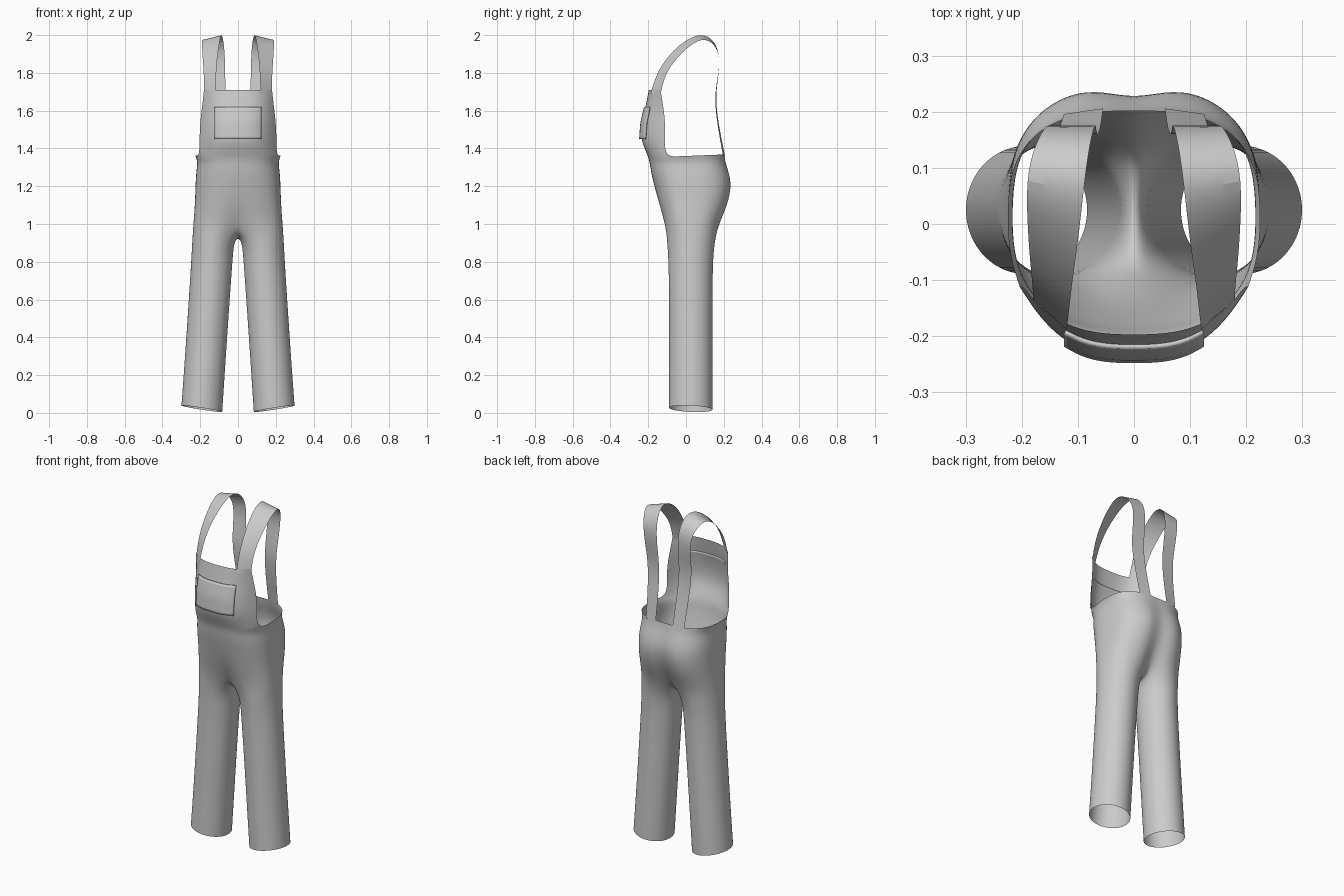
import bpy, bmesh, math
from mathutils import Vector

if "Cube" in bpy.data.objects:
    bpy.data.objects.remove(bpy.data.objects["Cube"])

cloth = bpy.data.materials.new("grey_cloth")
cloth.diffuse_color = (0.6, 0.6, 0.6, 1)
cloth.use_nodes = True
cloth.node_tree.nodes["Principled BSDF"].inputs["Base Color"].default_value = cloth.diffuse_color

COLS = 16    # steps around half of the hips, front centre to back centre
BIB = 6      # steps from the front centre to the bib edge
INNER = 8    # steps along the inside of a leg


def finish(bm, name, mirror=True, levels=2, thickness=0):
    """Turn a bmesh into a smooth, optionally mirrored object."""
    bmesh.ops.recalc_face_normals(bm, faces=bm.faces)
    me = bpy.data.meshes.new(name)
    bm.to_mesh(me)
    bm.free()
    me.materials.append(cloth)
    ob = bpy.data.objects.new(name, me)
    bpy.context.collection.objects.link(ob)
    if mirror:
        m = ob.modifiers.new("mirror", 'MIRROR')
        m.use_clip = True
        m.merge_threshold = 0.0005
    if levels:
        s = ob.modifiers.new("smooth", 'SUBSURF')
        s.levels = s.render_levels = levels
        s.boundary_smooth = 'PRESERVE_CORNERS'
    if thickness:
        t = ob.modifiers.new("thickness", 'SOLIDIFY')
        t.thickness = thickness
    bpy.ops.object.select_all(action='DESELECT')
    ob.select_set(True)
    bpy.context.view_layer.objects.active = ob
    bpy.ops.object.shade_smooth_by_angle(angle=math.radians(50))
    return ob


def bridge(bm, a, b, closed=False):
    """Quads between two rows of vertices."""
    n = len(a)
    for i in range(n if closed else n - 1):
        j = (i + 1) % n
        bm.faces.new((a[i], a[j], b[j], b[i]))


def hip_row(bm, z, w, yf, yb, cleft_f, cleft_b, slope=0.0):
    """Half outline of the hips, with a groove at the centre seam."""
    ys, row = 0.01, []
    for k in range(COLS + 1):
        a = -math.pi / 2 + math.pi * k / COLS
        c, s = max(0.0, math.cos(a)), math.sin(a)
        x = w * c ** 0.8 if 0 < k < COLS else 0.0
        groove = math.exp(-(x / 0.05) ** 2)
        if s < 0:
            y = ys + (yf - ys) * abs(s) ** 0.8 + cleft_f * groove
        else:
            y = ys + (yb - ys) * s ** 0.7 - cleft_b * groove
        row.append(bm.verts.new((x, y, z + slope * y)))
    return row


# Bib rows: height, centre y, edge x, edge y
BIB_ROWS = [(1.39, -0.215, 0.203, -0.113), (1.45, -0.24, 0.204, -0.112),
            (1.54, -0.234, 0.2, -0.11), (1.62, -0.214, 0.19, -0.12),
            (1.71, -0.197, 0.18, -0.135)]


def bib_y(x, row):
    _, y0, xe, ye = row
    return ye + (y0 - ye) * (1 - min(1, abs(x) / xe) ** 3)


# Trousers with bib, right half mirrored
bm = bmesh.new()
hips = [hip_row(bm, *r) for r in (
    (1.36, 0.226, -0.2, 0.205, 0, 0.004, 0.04),
    (1.325, 0.214, -0.193, 0.215, 0, 0.008),
    (1.27, 0.223, -0.185, 0.237, 0, 0.016),
    (1.2, 0.226, -0.168, 0.252, 0, 0.024),
    (1.1, 0.229, -0.145, 0.232, 0.006, 0.036),
    (1.0, 0.237, -0.12, 0.185, 0.03, 0.05))]
for a, b in zip(hips, hips[1:]):
    bridge(bm, a, b)

# Bib rises from the front of the waist
prev = hips[0][:BIB + 1]
for row in BIB_ROWS:
    cur = []
    for k in range(BIB + 1):
        x = row[2] * math.sin(math.pi * k / COLS) / math.sin(math.pi * BIB / COLS)
        cur.append(bm.verts.new((x, bib_y(x, row), row[0])))
    bridge(bm, prev, cur)
    prev = cur

# Crotch seam closes the lowest hip row into a leg opening
front, back = hips[-1][0].co, hips[-1][-1].co
seam = []
for i in range(1, INNER):
    t = i / INNER
    y = back.y + (front.y - back.y) * t
    seam.append(bm.verts.new((0, y, 1.0 - 0.068 * math.sin(math.pi * t) ** 0.7)))
ring = hips[-1] + seam

# Leg rows: height, centre x, centre y, radius x, radius y, hem tilt
for z, cx, cy, rx, ry, tilt in (
        (0.9, 0.133, 0.026, 0.111, 0.127, 0), (0.8, 0.139, 0.025, 0.11, 0.118, 0),
        (0.55, 0.156, 0.025, 0.109, 0.116, 0), (0.28, 0.174, 0.025, 0.109, 0.116, 0),
        (0.08, 0.188, 0.025, 0.109, 0.116, 0.012), (0.022, 0.192, 0.025, 0.109, 0.116, 0.017)):
    cur = []
    for i in range(COLS + INNER):
        deg = -135 + 270 * i / COLS if i <= COLS else 135 + 90 * (i - COLS) / INNER
        c, s = math.cos(math.radians(deg)), math.sin(math.radians(deg))
        cur.append(bm.verts.new((cx + rx * c, cy + ry * s, z + tilt * c - tilt * 0.3 * s)))
    bridge(bm, ring, cur, closed=True)
    ring = cur
finish(bm, "trousers_and_bib")

# Shoulder straps: inner edge and outer edge, from bib over shoulder to back waist
STRAP = [((.12, -.188, 1.69), (.18, -.134, 1.69)), ((.116, -.155, 1.8), (.18, -.115, 1.78)),
         ((.11, -.1, 1.882), (.185, -.07, 1.855)), ((.1, -.035, 1.95), (.19, 0, 1.93)),
         ((.09, .06, 2.01), (.192, .08, 1.985)), ((.08, .138, 1.99), (.178, .14, 1.965)),
         ((.07, .178, 1.91), (.155, .18, 1.9)), ((.068, .175, 1.8), (.15, .173, 1.8)),
         ((.066, .155, 1.68), (.145, .15, 1.68)), ((.06, .168, 1.55), (.135, .162, 1.55)),
         ((.055, .206, 1.36), (.125, .196, 1.36))]
bm = bmesh.new()
rows = [[bm.verts.new(Vector(a).lerp(Vector(b), i / 3)) for i in range(4)] for a, b in STRAP]
for a, b in zip(rows, rows[1:]):
    bridge(bm, a, b)
finish(bm, "shoulder_straps")

# Chest pocket follows the bib just in front of it
bm = bmesh.new()
rows = []
for j in range(7):
    z = 1.45 + 0.17 * j / 6
    lo = max(i for i in range(len(BIB_ROWS) - 1) if BIB_ROWS[i][0] <= z + 1e-6)
    r0, r1 = BIB_ROWS[lo], BIB_ROWS[lo + 1]
    t = (z - r0[0]) / (r1[0] - r0[0])
    mid = [p + (q - p) * t for p, q in zip(r0, r1)]
    rows.append([bm.verts.new((x, bib_y(x, mid) - 0.008, z))
                 for x in (-0.125 + 0.25 * i / 12 for i in range(13))])
for a, b in zip(rows, rows[1:]):
    bridge(bm, a, b)
finish(bm, "chest_pocket", mirror=False, levels=1, thickness=0.008)
